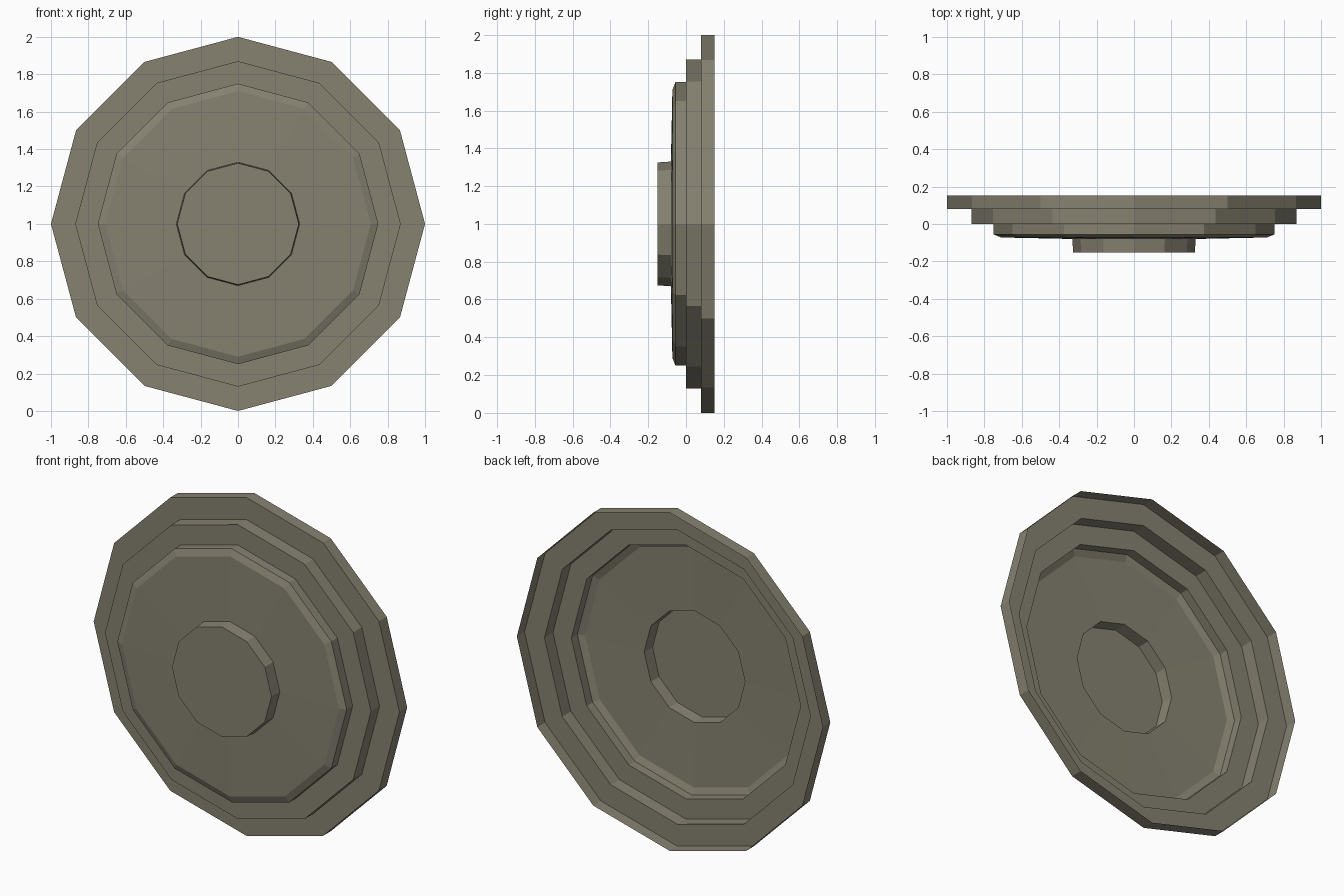
import bpy, bmesh, math

if "Cube" in bpy.data.objects:
    bpy.data.objects.remove(bpy.data.objects["Cube"])

SIDES = 12
CENTRE_Z = 1.0

olive = bpy.data.materials.new("olive grey")
olive.diffuse_color = (0.238, 0.223, 0.165, 1)
olive.use_nodes = True
olive.node_tree.nodes["Principled BSDF"].inputs["Base Color"].default_value = olive.diffuse_color


def shell(name, profile, cap=False):
    """Turn (radius, y) points, listed from back to front, into an open 12-sided shell."""
    bm = bmesh.new()
    rings = []
    for r, y in profile:
        angles = [math.tau * k / SIDES for k in range(SIDES)]
        rings.append([bm.verts.new((r * math.cos(a), y, CENTRE_Z + r * math.sin(a)))
                      for a in angles])
    for outer, inner in zip(rings, rings[1:]):
        for k in range(SIDES):
            n = (k + 1) % SIDES
            bm.faces.new((outer[k], outer[n], inner[n], inner[k]))
    if cap:
        bm.faces.new(rings[-1])
    mesh = bpy.data.meshes.new(name)
    bm.to_mesh(mesh)
    bm.free()
    mesh.materials.append(olive)
    obj = bpy.data.objects.new(name, mesh)
    bpy.context.collection.objects.link(obj)
    return obj


# Outer rim: wall and flat front, open at the back
shell("outer_rim", [(1.0, 0.152), (1.0, 0.08), (0.87, 0.08)])

# Middle step
shell("middle_step", [(0.87, 0.08), (0.87, 0.0), (0.75, 0.0)])

# Front plate with bevelled edge and slightly conical face
shell("front_plate", [(0.75, 0.0), (0.75, -0.056), (0.71, -0.072), (0.33, -0.08)])

# Raised centre hub, hollow behind
shell("centre_hub", [(0.33, -0.08), (0.325, -0.152)], cap=True)
